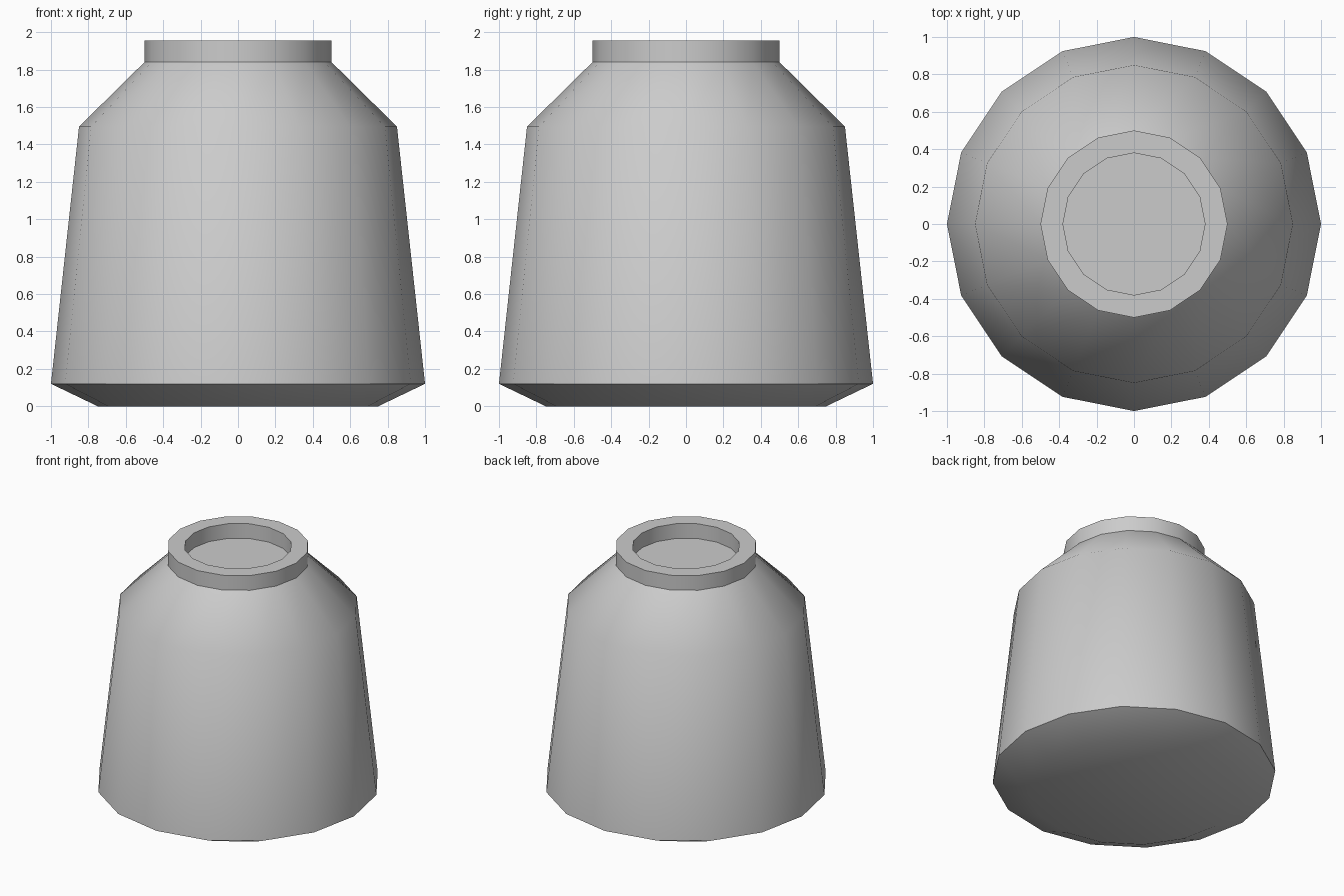
import bpy, bmesh, math

if "Cube" in bpy.data.objects:
    bpy.data.objects.remove(bpy.data.objects["Cube"])

SIDES = 16

# Jar profile (radius, height): base, body, shoulder, neck, rim, recessed floor
profile = [(0.75, 0), (1.0, 0.12), (0.85, 1.495), (0.5, 1.84),
           (0.5, 1.955), (0.38, 1.955), (0.38, 1.84)]

bm = bmesh.new()
rings = []
for r, z in profile:
    rings.append([bm.verts.new((r * math.cos(2 * math.pi * i / SIDES),
                                r * math.sin(2 * math.pi * i / SIDES), z))
                  for i in range(SIDES)])

# Skin between neighbouring rings
for a, b in zip(rings, rings[1:]):
    for i in range(SIDES):
        j = (i + 1) % SIDES
        bm.faces.new((a[i], a[j], b[j], b[i]))

# Underside and floor of the mouth
bm.faces.new(rings[0][::-1])
bm.faces.new(rings[-1])
bmesh.ops.recalc_face_normals(bm, faces=bm.faces)

mesh = bpy.data.meshes.new("jar")
bm.to_mesh(mesh)
bm.free()
jar = bpy.data.objects.new("jar", mesh)
bpy.context.collection.objects.link(jar)

# Smooth body and shoulder, crisp neck, rim and base edge
bpy.context.view_layer.objects.active = jar
jar.select_set(True)
bpy.ops.object.shade_smooth_by_angle(angle=math.radians(43))
